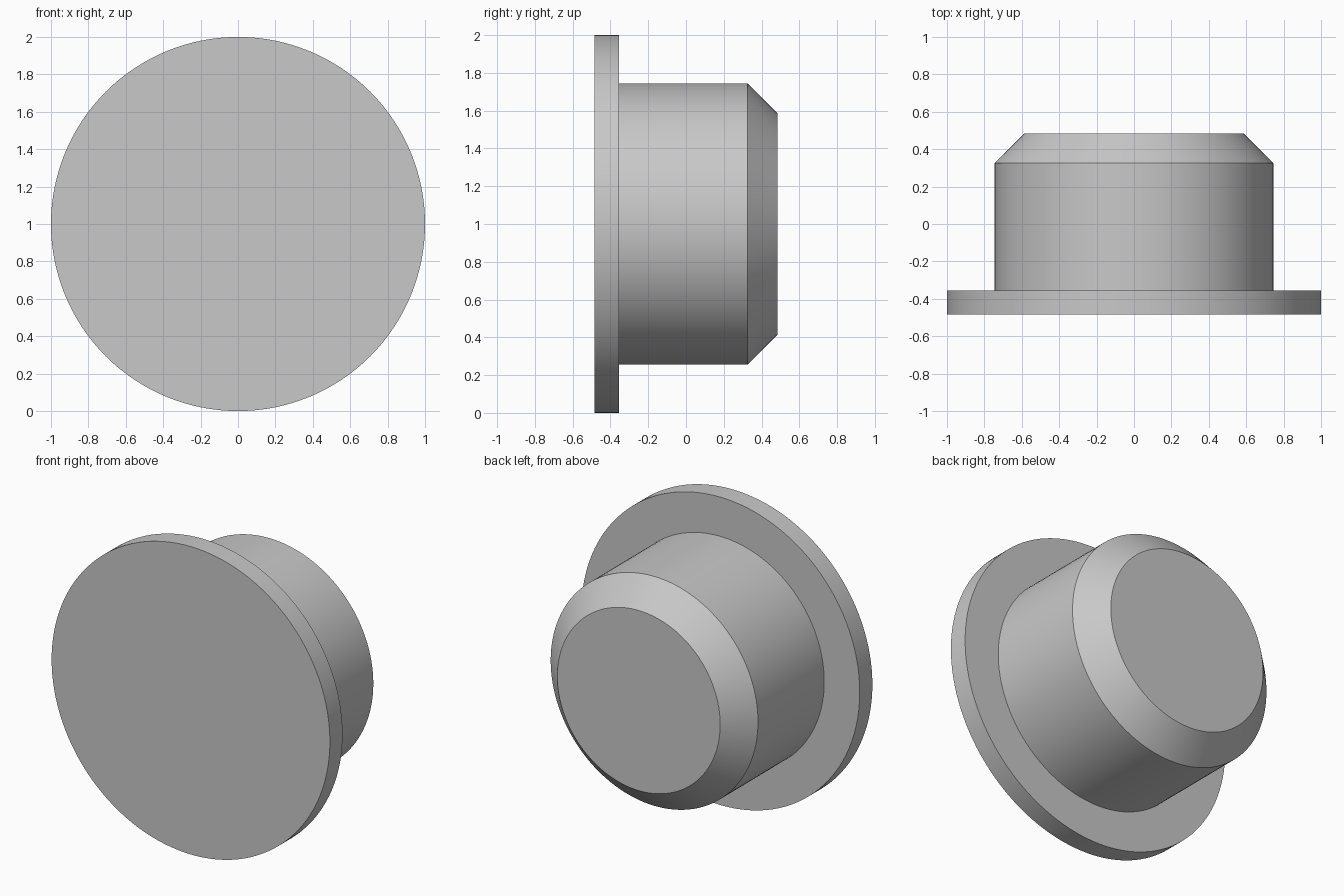
import bpy
import bmesh
from math import radians
from mathutils import Matrix, Vector

cube = bpy.data.objects.get("Cube")
if cube:
    bpy.data.objects.remove(cube, do_unlink=True)

# Plain grey material
grey = bpy.data.materials.new("light_grey")
grey.use_nodes = True
colour = (0.58, 0.58, 0.58, 1)
grey.diffuse_color = colour
grey.node_tree.nodes["Principled BSDF"].inputs["Base Color"].default_value = colour

SEGMENTS = 128


def lathe(name, profile):
    """Spin (radius, y) points about the front-to-back axis and cap both ends."""
    bm = bmesh.new()
    points = [bm.verts.new((r, y, 0)) for r, y in profile]
    edges = [bm.edges.new(pair) for pair in zip(points, points[1:])]
    bmesh.ops.spin(bm, geom=points + edges, cent=(0, 0, 0), axis=(0, 1, 0),
                   angle=radians(360), steps=SEGMENTS, use_merge=True)
    bmesh.ops.remove_doubles(bm, verts=bm.verts, dist=0.0001)
    bmesh.ops.holes_fill(bm, edges=[e for e in bm.edges if e.is_boundary], sides=0)
    bmesh.ops.recalc_face_normals(bm, faces=bm.faces)
    bmesh.ops.transform(bm, matrix=Matrix.Translation(Vector((0, 0, 1))), verts=bm.verts)
    mesh = bpy.data.meshes.new(name)
    bm.to_mesh(mesh)
    bm.free()
    mesh.materials.append(grey)
    obj = bpy.data.objects.new(name, mesh)
    bpy.context.collection.objects.link(obj)
    bpy.ops.object.select_all(action="DESELECT")
    obj.select_set(True)
    bpy.context.view_layer.objects.active = obj
    bpy.ops.object.shade_smooth_by_angle(angle=radians(30))
    return obj


# Flanged plug: wide front disc, straight barrel and chamfered back end
lathe("flanged_plug", [(1, -0.485), (1, -0.355), (0.745, -0.355),
                       (0.745, 0.325), (0.585, 0.485)])
